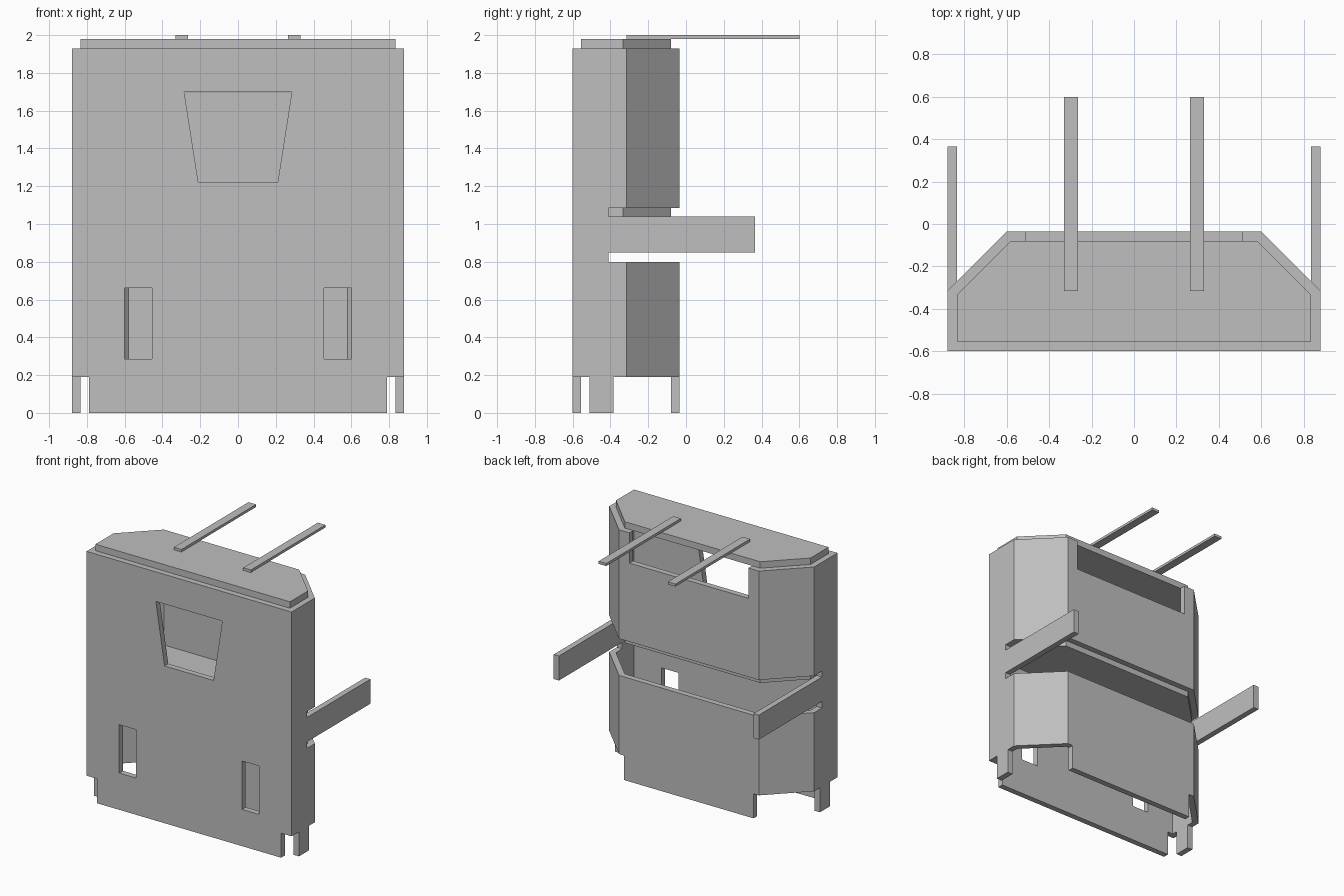
import bpy
import bmesh
from mathutils import Vector

cube = bpy.data.objects.get("Cube")
if cube:
    bpy.data.objects.remove(cube, do_unlink=True)

GREY = (0.52, 0.52, 0.52, 1)
metal = bpy.data.materials.new("plain grey metal")
metal.use_nodes = True
metal.diffuse_color = GREY
metal.node_tree.nodes["Principled BSDF"].inputs["Base Color"].default_value = GREY

T = 0.045          # sheet thickness
TOP = 1.93         # upper rim of the shell


def prism(name, outline, lo, hi, axis="z"):
    """Extrude a 2D outline: (x, y) along z, or (x, z) along y."""
    bm = bmesh.new()
    place = (lambda a, b: (a, b, lo)) if axis == "z" else (lambda a, b: (a, lo, b))
    face = bm.faces.new([bm.verts.new(place(a, b)) for a, b in outline])
    step = Vector((0, 0, hi - lo)) if axis == "z" else Vector((0, hi - lo, 0))
    new = bmesh.ops.extrude_face_region(bm, geom=[face])["geom"]
    bmesh.ops.translate(bm, vec=step, verts=[v for v in new if isinstance(v, bmesh.types.BMVert)])
    bmesh.ops.recalc_face_normals(bm, faces=bm.faces)
    mesh = bpy.data.meshes.new(name)
    bm.to_mesh(mesh)
    bm.free()
    mesh.materials.append(metal)
    obj = bpy.data.objects.new(name, mesh)
    bpy.context.collection.objects.link(obj)
    return obj


def box(name, x, y, z):
    x0, x1 = sorted(x)
    return prism(name, [(x0, y[0]), (x1, y[0]), (x1, y[1]), (x0, y[1])], *z)


def cut(target, cutter):
    """Subtract the cutter for good and delete it."""
    mod = target.modifiers.new("cut", "BOOLEAN")
    mod.operation, mod.solver, mod.object = "DIFFERENCE", "EXACT", cutter
    bpy.context.view_layer.update()
    graph = bpy.context.evaluated_depsgraph_get()
    mesh = bpy.data.meshes.new_from_object(target.evaluated_get(graph))
    target.modifiers.clear()
    target.data = mesh
    bpy.data.objects.remove(cutter, do_unlink=True)


def section(half, front, bend, corner, back):
    """Six-sided plan with two chamfered rear corners."""
    right = [(half, front), (half, bend), (corner, back)]
    return right + [(-x, y) for x, y in reversed(right)]


outer = section(0.88, -0.6, -0.315, 0.6, -0.035)
inner = section(0.88 - T, -0.6 + T, -0.334, 0.581, -0.035 - T)

# Folded sheet shell
shell = prism("shell", outer, 0, TOP)
cut(shell, prism("hollow", inner, -1, 3))
cut(shell, box("rear_gap", (-1, 1), (-0.41, 0.2), (0.8, 1.085)))
cut(shell, box("rear_top_notch", (-0.51, 0.51), (-0.12, 0.2), (1.695, 3)))

# Trapezoid window in the front wall
window = [(-0.21, 1.22), (0.21, 1.22), (0.285, 1.7), (-0.285, 1.7)]
cut(shell, prism("window", window, -0.7, -0.5, "y"))

for s, side in ((1, "left"), (-1, "right")):
    # Front slots and the gaps between the bottom tabs
    cut(shell, box("slot", (s * 0.455, s * 0.6), (-0.7, -0.5), (0.285, 0.66)))
    cut(shell, box("front_corner_gap", (s * 0.79, s), (-0.7, -0.51), (-1, 0.19)))
    cut(shell, box("rear_corner_gap", (s * 0.555, s), (-0.385, 0.2), (-1, 0.19)))
    # Flat side arms and thin top pins reaching backwards
    box(side + "_side_arm", (s * (0.88 - T), s * 0.88), (-0.41, 0.365), (0.85, 1.04))
    box(side + "_top_pin", (s * 0.265, s * 0.33), (-0.315, 0.6), (1.98, 2))

# Lid and middle shelf
prism("lid", inner, TOP, 1.98)
prism("middle_shelf", inner, 1.04, 1.085)
